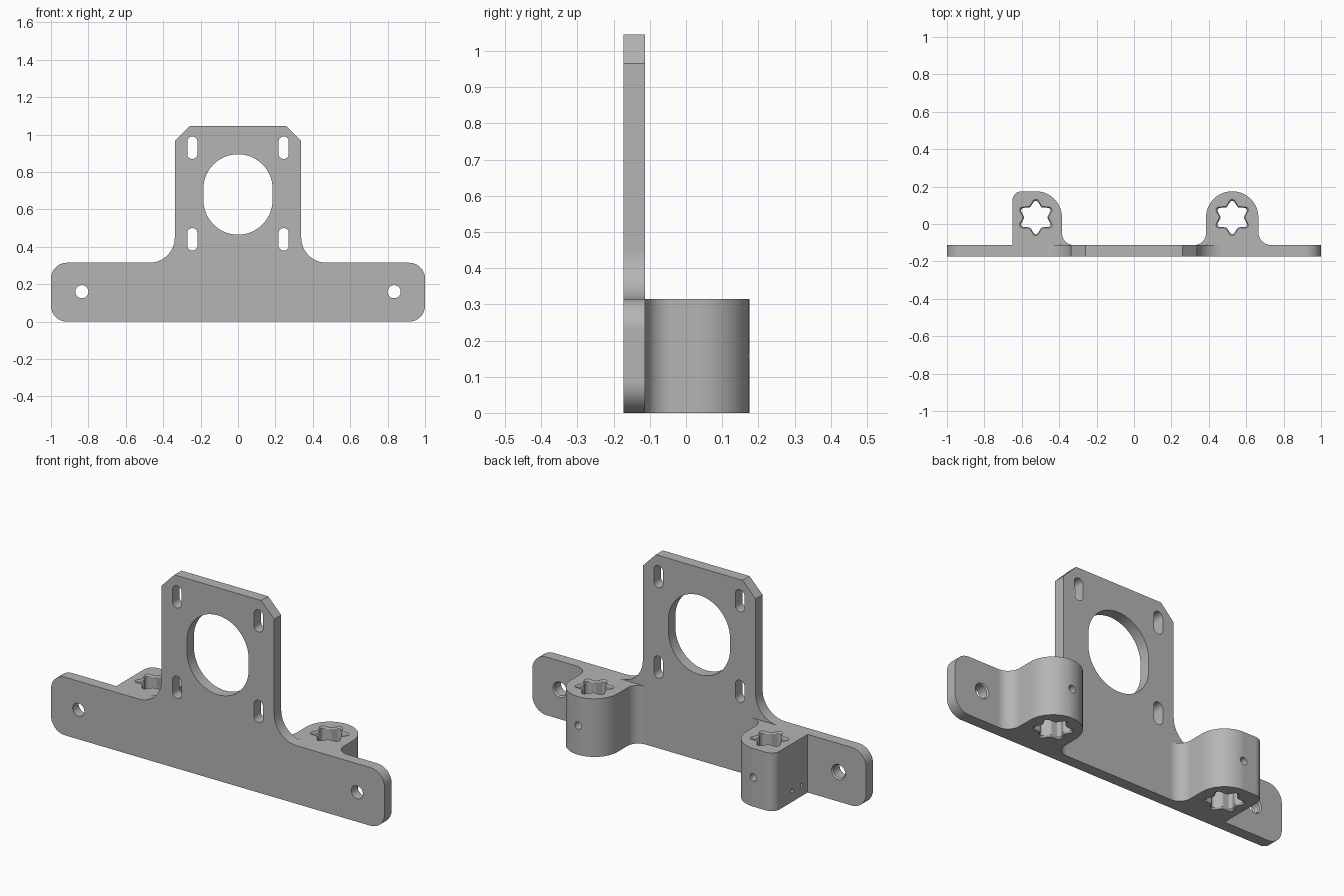
import bpy, bmesh, math
from mathutils import Vector

cube = bpy.data.objects.get("Cube")
if cube:
    bpy.data.objects.remove(cube, do_unlink=True)

grey = bpy.data.materials.new("plain_grey")
grey.use_nodes = True
grey.diffuse_color = (0.46, 0.46, 0.46, 1)
grey.node_tree.nodes["Principled BSDF"].inputs["Base Color"].default_value = grey.diffuse_color

FRONT, BACK, HEIGHT = -0.173, -0.113, 0.315


def rounded(corners, steps=14):
    """Closed outline from (u, v, radius) corners."""
    pts = []
    for i, (u, v, r) in enumerate(corners):
        p = Vector((u, v))
        a = (Vector(corners[i - 1][:2]) - p).normalized()
        b = (Vector(corners[(i + 1) % len(corners)][:2]) - p).normalized()
        if r == 0:
            pts.append(p)
            continue
        half = a.angle(b) / 2
        centre = p + (a + b).normalized() * (r / math.sin(half))
        start = p + a * (r / math.tan(half)) - centre
        end = p + b * (r / math.tan(half)) - centre
        sweep = math.pi - 2 * half
        for k in range(steps + 1):
            t = k / steps
            pts.append(centre + (start * math.sin((1 - t) * sweep)
                                 + end * math.sin(t * sweep)) / math.sin(sweep))
    return pts


def slot(w, h):
    return rounded([(-w, -h, w), (w, -h, w), (w, h, w), (-w, h, w)])


def prism(name, pts, axis, levels, at=(0, 0)):
    """Loft an outline along an axis through (position, scale) levels."""
    bm = bmesh.new()
    rings = []
    for pos, scale in levels:
        ring = []
        for p in pts:
            u, v = p.x * scale + at[0], p.y * scale + at[1]
            co = {"x": (pos, u, v), "y": (u, pos, v), "z": (u, v, pos)}[axis]
            ring.append(bm.verts.new(co))
        rings.append(ring)
    bm.faces.new(rings[0])
    bm.faces.new(rings[-1])
    n = len(pts)
    for lo, hi in zip(rings, rings[1:]):
        for i in range(n):
            j = (i + 1) % n
            bm.faces.new((lo[i], lo[j], hi[j], hi[i]))
    bmesh.ops.remove_doubles(bm, verts=bm.verts, dist=1e-5)
    bmesh.ops.recalc_face_normals(bm, faces=bm.faces)
    mesh = bpy.data.meshes.new(name)
    bm.to_mesh(mesh)
    bm.free()
    mesh.materials.append(grey)
    ob = bpy.data.objects.new(name, mesh)
    bpy.context.collection.objects.link(ob)
    return ob


def finish(ob, cutters):
    """Cut the holes, drop the cutters and smooth the curved walls."""
    for c in cutters:
        c.hide_render = True
        mod = ob.modifiers.new("cut", "BOOLEAN")
        mod.operation, mod.solver, mod.object = "DIFFERENCE", "EXACT", c
    graph = bpy.context.evaluated_depsgraph_get()
    mesh = bpy.data.meshes.new_from_object(ob.evaluated_get(graph))
    ob.modifiers.clear()
    ob.data = mesh
    for c in cutters:
        bpy.data.objects.remove(c, do_unlink=True)
    bpy.ops.object.select_all(action="DESELECT")
    ob.select_set(True)
    bpy.context.view_layer.objects.active = ob
    bpy.ops.object.shade_smooth_by_angle(angle=math.radians(30))
    ob.modifiers.new("even_normals", "WEIGHTED_NORMAL").keep_sharp = True


# Mounting plate: wide foot, filleted neck and chamfered top
half = [(1, 0, 0.085), (1, HEIGHT, 0.085), (0.338, HEIGHT, 0.135),
        (0.338, 0.965, 0), (0.26, 1.045, 0)]
outline = rounded(half + [(-x, z, r) for x, z, r in reversed(half)])
plate = prism("mounting_plate", outline, "y", [(FRONT, 1), (BACK, 1)])

# Plate openings
through = [(FRONT - 0.05, 1), (BACK + 0.05, 1)]
holes = [prism("centre_opening", slot(0.185, 0.215), "y", through, (0, 0.68))]
for side in (-1, 1):
    for z in (0.44, 0.93):
        holes.append(prism("slot_cutter", slot(0.027, 0.06), "y", through, (side * 0.244, z)))
    holes.append(prism("screw_cutter", slot(0.035, 0.035), "y",
                       [(FRONT - 0.05, 1), (BACK - 0.008, 1), (BACK + 0.001, 1.2)],
                       (side * 0.835, 0.16)))
finish(plate, holes)

# Six-lobed bore, slightly flared at both mouths
star = []
for i in range(12):
    r = 0.061 if i % 2 else 0.102
    a = math.pi / 2 + i * math.pi / 6
    star.append((r * math.cos(a), r * math.sin(a), 0.015))
star = rounded(star, 6)
bore = [(-0.002, 1.12), (0.008, 1), (HEIGHT - 0.008, 1), (HEIGHT + 0.002, 1.12)]

# Rod holders: one rounded on both sides, one with a flat outer wall
TOP, MID = 0.175, 0.525
inner = [(0.32, BACK, 0), (0.385, BACK, 0.064), (0.385, TOP, 0.14)]
left = inner + [(0.665, TOP, 0.14), (0.665, BACK, 0.07), (0.736, BACK, 0)]
right = [(-x, y, r) for x, y, r in inner] + [(-0.65, TOP, 0.05), (-0.65, BACK, 0)]
for name, corners, x in (("left_holder", left, MID), ("right_holder", right, -MID)):
    holder = prism(name, rounded(corners), "z", [(0, 1), (HEIGHT, 1)])
    cutters = [prism("bore_cutter", star, "z", bore, (x, 0.035)),
               prism("set_screw_cutter", slot(0.02, 0.02), "y",
                     [(0.06, 1), (TOP + 0.05, 1)], (x, 0.158))]
    if x < 0:
        # Two pin holes in the flat wall
        for y in (-0.06, 0.02):
            cutters.append(prism("pin_cutter", slot(0.01, 0.01), "x",
                                 [(-0.7, 1), (-0.61, 1)], (y, 0.06)))
    finish(holder, cutters)
